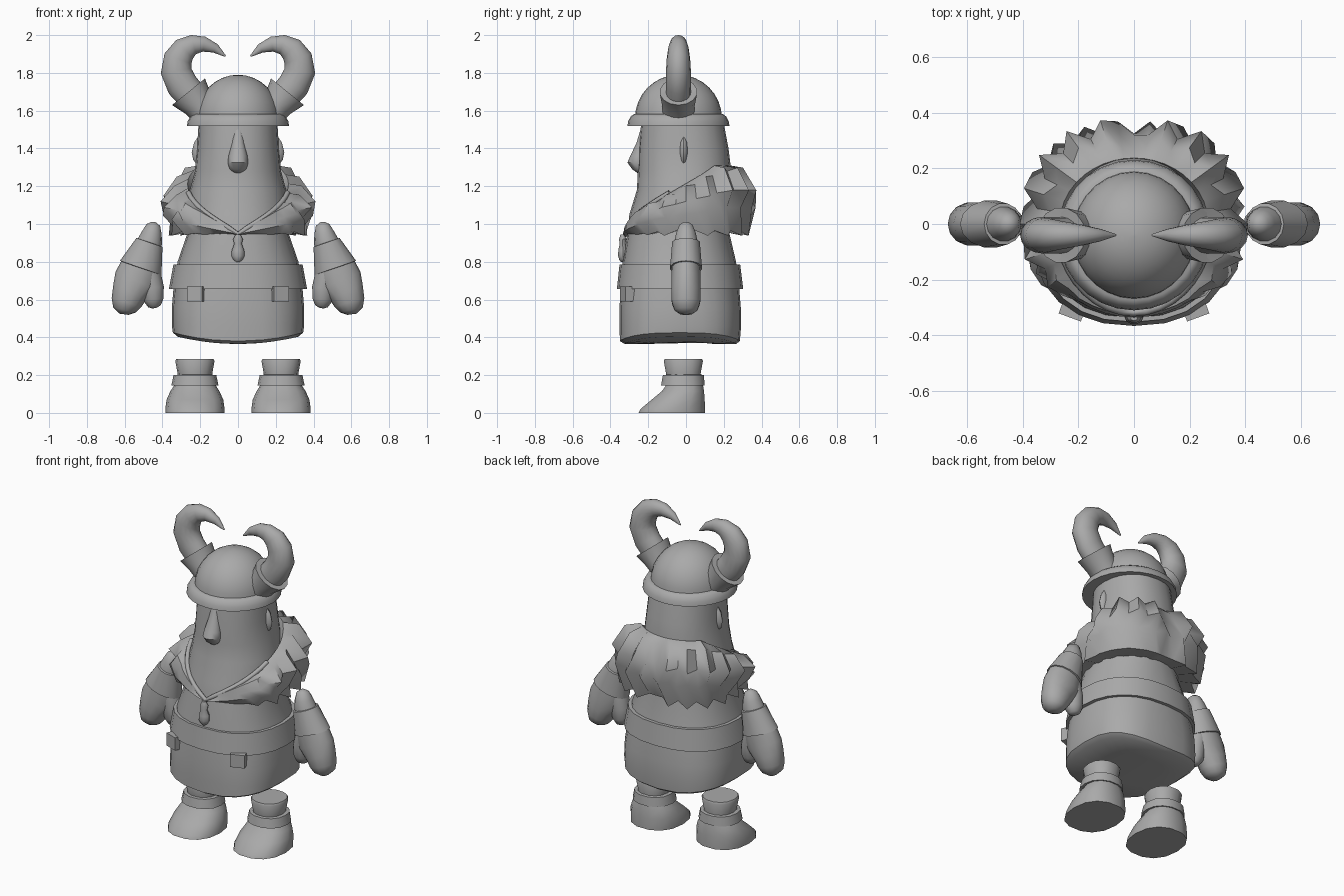
import bpy, bmesh, math
from mathutils import Vector, Matrix

if "Cube" in bpy.data.objects:
    bpy.data.objects.remove(bpy.data.objects["Cube"], do_unlink=True)

grey = bpy.data.materials.new("plain grey")
grey.use_nodes = True
grey.diffuse_color = (0.4, 0.4, 0.4, 1)
grey.node_tree.nodes["Principled BSDF"].inputs["Base Color"].default_value = (0.4, 0.4, 0.4, 1)


def finish(name, bm, angle=40):
    bmesh.ops.recalc_face_normals(bm, faces=bm.faces)
    mesh = bpy.data.meshes.new(name)
    bm.to_mesh(mesh)
    bm.free()
    obj = bpy.data.objects.new(name, mesh)
    bpy.context.collection.objects.link(obj)
    mesh.materials.append(grey)
    bpy.ops.object.select_all(action="DESELECT")
    obj.select_set(True)
    bpy.context.view_layer.objects.active = obj
    bpy.ops.object.shade_smooth_by_angle(angle=math.radians(angle))
    return obj


def loft(name, rings, caps=True, closed=False, angle=40):
    """Skin a list of point rings; closed joins the last ring to the first."""
    bm = bmesh.new()
    rows = [[bm.verts.new(p) for p in ring] for ring in rings]
    n = len(rows[0])
    pairs = list(zip(rows, rows[1:])) + ([(rows[-1], rows[0])] if closed else [])
    for a, b in pairs:
        for i in range(n):
            j = (i + 1) % n
            bm.faces.new((a[i], a[j], b[j], b[i]))
    if caps and not closed:
        bm.faces.new(rows[0])
        bm.faces.new(rows[-1])
    return finish(name, bm, angle)


def plan(z, rx, front, back, power=2.0, n=24, cx=0):
    """Horizontal superellipse outline between y = front and y = back."""
    pts = []
    for i in range(n):
        t = 2 * math.pi * i / n
        c, s = math.cos(t), math.sin(t)
        x = rx * math.copysign(abs(c) ** (2 / power), c)
        y = (back - front) / 2 * math.copysign(abs(s) ** (2 / power), s)
        pts.append(Vector((cx + x, (front + back) / 2 + y, z)))
    return pts


def tube(path, cy=0, n=14):
    """Rings along an x-z path of (x, z, radius in plane, radius in depth)."""
    rings = []
    for k, (x, z, r, d) in enumerate(path):
        a, b = path[max(k - 1, 0)], path[min(k + 1, len(path) - 1)]
        tan = Vector((b[0] - a[0], 0, b[1] - a[1])).normalized()
        side = Vector((tan.z, 0, -tan.x))
        rings.append([Vector((x, cy, z)) + side * r * math.cos(2 * math.pi * i / n)
                      + Vector((0, d * math.sin(2 * math.pi * i / n), 0)) for i in range(n)])
    return rings


def pair(name, rings, **kw):
    """Build a part on the left and its mirror image on the right."""
    loft("left_" + name, rings, **kw)
    loft("right_" + name, [[Vector((-p.x, p.y, p.z)) for p in r] for r in rings], **kw)


# Head, beard and torso in one tapering form
loft("head_and_torso", [plan(*s) for s in (
    (0.66, 0.34, -0.345, 0.28, 2.3), (0.80, 0.32, -0.335, 0.265, 2.3),
    (0.95, 0.268, -0.31, 0.23, 2.2), (1.05, 0.27, -0.30, 0.23, 2.1),
    (1.18, 0.255, -0.26, 0.24, 2.1), (1.28, 0.228, -0.255, 0.24, 2.2),
    (1.40, 0.217, -0.25, 0.225, 2.2), (1.56, 0.207, -0.235, 0.195, 2.2))])

# Tunic skirt, with its hem lifting towards the sides
hem = [plan(*s) for s in (
    (0.365, 0.17, -0.17, 0.14, 2.6), (0.365, 0.32, -0.325, 0.265, 2.7),
    (0.38, 0.345, -0.35, 0.285, 2.8), (0.46, 0.35, -0.352, 0.292, 2.7),
    (0.56, 0.35, -0.352, 0.29, 2.6), (0.68, 0.34, -0.345, 0.28, 2.4))]
for ring in hem[:3]:
    for p in ring:
        p.z += 0.045 * (p.x / 0.345) ** 2
loft("tunic_skirt", hem)

# Belt and its two hanging tabs
loft("belt", [plan(*s) for s in (
    (0.655, 0.33, -0.34, 0.27, 2.3), (0.655, 0.366, -0.366, 0.303, 2.3),
    (0.785, 0.342, -0.352, 0.287, 2.3), (0.785, 0.31, -0.32, 0.25, 2.3))], caps=False)
for side, sx in (("left", 1), ("right", -1)):
    bm = bmesh.new()
    bmesh.ops.create_cube(bm, size=1, matrix=Matrix.Translation((sx * 0.222, -0.312, 0.63))
                          @ Matrix.Rotation(sx * 0.35, 4, "Z")
                          @ Matrix.Diagonal((0.085, 0.05, 0.08, 1)))
    finish(side + "_belt_tab", bm)

# Fur mantle: rows sweep round the shoulders, rising to the back
SEG = 40


def mantle_column(i):
    t = 2 * math.pi * i / SEG
    turn = min(t, 2 * math.pi - t)
    s, c = math.sin(t), math.cos(t)
    wild = min(1, max(0, (turn - 0.6) / 0.7))
    top = 0.945 + 0.365 * min(1, turn / 2.2) ** 0.9
    depth = 0.325 if c > 0 else 0.315
    base = 1 / math.sqrt((s / 0.345) ** 2 + (c / depth) ** 2)
    base += 0.025 * math.sin(2 * t) ** 2 * wild
    step = min(i, SEG - i)
    spike = 0.06 * wild if step % 2 == 0 and step != SEG // 2 else 0
    offset = 0.05 * wild if step % 2 else 0
    inner = 1 / math.sqrt((s / 0.255) ** 2 + (c / (0.30 if c > 0 else 0.225)) ** 2)
    low = 0.945 + 0.02 * wild
    rise = top - low

    def at(r, z):
        return Vector((s * r, -c * r, z))
    return [at(inner - 0.03, top - 0.1 * wild - 0.01), at(inner + 0.012, top),
            at(base - 0.045 * wild + spike * 0.6, top - 0.03 * wild + spike * 0.3),
            at(base + 0.005 + spike, low + 0.62 * rise),
            at(base + 0.01 + offset * 0.9, low + 0.35 * rise),
            at(base - 0.02 + spike * 0.7, low - spike * 0.45),
            at(inner - 0.03, low + 0.005)]


columns = [mantle_column(i) for i in range(SEG)]
loft("fur_mantle", columns, closed=True, angle=45)

# Rolled trim along the open front of the mantle
curve = bpy.data.curves.new("mantle_trim", "CURVE")
curve.dimensions = "3D"
curve.bevel_depth = 0.014
curve.bevel_resolution = 2
spline = curve.splines.new("POLY")
edge = [columns[i % SEG][1] for i in range(-8, 9)]
spline.points.add(len(edge) - 1)
for point, p in zip(spline.points, edge):
    point.co = (p.x * 1.02, p.y * 1.02, p.z, 1)
trim = bpy.data.objects.new("mantle_trim", curve)
bpy.context.collection.objects.link(trim)
curve.materials.append(grey)

# Drop-shaped clasp
loft("mantle_clasp", [plan(z, r, -0.34 - r * 0.6, -0.34 + r, n=10) for z, r in (
    (0.945, 0.012), (0.92, 0.026), (0.895, 0.02), (0.86, 0.033),
    (0.83, 0.034), (0.81, 0.024), (0.798, 0.008))])

# Nose and ears
loft("nose", [plan(z, r, front, -0.2, n=12) for z, r, front in (
    (1.52, 0.02, -0.235), (1.43, 0.034, -0.262), (1.36, 0.05, -0.295),
    (1.325, 0.054, -0.31), (1.29, 0.045, -0.285), (1.265, 0.02, -0.25))])
pair("ear", [plan(z, r, -0.012 - d, -0.012 + d, n=10, cx=0.205) for z, r, d in (
    (1.46, 0.008, 0.006), (1.43, 0.028, 0.018), (1.38, 0.04, 0.022),
    (1.34, 0.032, 0.016), (1.31, 0.01, 0.006))])

# Helmet dome and rim
MID = -0.04
dome = [plan(1.56 + 0.23 * math.sin(a), 0.222 * math.cos(a), MID - 0.23 * math.cos(a),
             MID + 0.23 * math.cos(a), n=28)
        for a in [k * math.pi / 16 for k in range(8)] + [1.55]]
loft("helmet_dome", dome)
loft("helmet_rim", [plan(z, r, MID - r, MID + r, n=28) for z, r in (
    (1.52, 0.2), (1.52, 0.27), (1.545, 0.266), (1.57, 0.252), (1.582, 0.235), (1.582, 0.2))],
    closed=True)

# Horns in flared collars
pair("horn_collar", tube([
    (0.16, 1.57, 0.075, 0.085), (0.21, 1.635, 0.085, 0.088), (0.262, 1.70, 0.112, 0.1),
    (0.26, 1.697, 0.085, 0.07), (0.23, 1.66, 0.075, 0.06)], MID), caps=False)
pair("horn", tube([
    (0.23, 1.66, 0.08, 0.066), (0.295, 1.735, 0.084, 0.066), (0.328, 1.81, 0.082, 0.066),
    (0.318, 1.875, 0.076, 0.062), (0.283, 1.925, 0.066, 0.055), (0.235, 1.95, 0.052, 0.046),
    (0.18, 1.952, 0.04, 0.036), (0.12, 1.93, 0.025, 0.022), (0.066, 1.888, 0.004, 0.004)],
    MID, 16))

# Arms: rounded sleeve, cuff, mitten and thumb
pair("sleeve", tube([
    (0.447, 1.01, 0.012, 0.012), (0.448, 0.995, 0.036, 0.035), (0.455, 0.955, 0.052, 0.052),
    (0.465, 0.91, 0.065, 0.062), (0.48, 0.87, 0.068, 0.065)]))
pair("cuff", tube([
    (0.468, 0.905, 0.05, 0.05), (0.469, 0.902, 0.073, 0.075),
    (0.515, 0.768, 0.116, 0.086), (0.516, 0.765, 0.09, 0.07)]))
pair("mitten", tube([
    (0.515, 0.775, 0.106, 0.076), (0.54, 0.70, 0.118, 0.08), (0.572, 0.64, 0.096, 0.08),
    (0.59, 0.585, 0.082, 0.077), (0.60, 0.545, 0.062, 0.062), (0.603, 0.522, 0.025, 0.03)]))
pair("thumb", tube([
    (0.47, 0.74, 0.06, 0.06), (0.452, 0.66, 0.06, 0.058), (0.448, 0.60, 0.054, 0.05),
    (0.442, 0.565, 0.034, 0.034), (0.44, 0.555, 0.012, 0.014)]))

# Boots: shoe, ankle band and shaft
FOOT = 0.228
pair("boot_shoe", [plan(*s, 2.3, 14, FOOT) for s in (
    (0, 0.157, -0.255, 0.105), (0.02, 0.157, -0.245, 0.105), (0.07, 0.15, -0.185, 0.102),
    (0.115, 0.13, -0.13, 0.098), (0.15, 0.107, -0.105, 0.092))])
pair("ankle_band", [plan(*s, 2.2, 14, FOOT) for s in (
    (0.146, 0.09, -0.1, 0.08), (0.144, 0.125, -0.135, 0.102), (0.2, 0.113, -0.125, 0.097),
    (0.203, 0.08, -0.1, 0.08))])
pair("boot_shaft", [plan(*s, 2.2, 14, FOOT) for s in (
    (0.15, 0.09, -0.105, 0.085), (0.21, 0.092, -0.108, 0.08),
    (0.275, 0.104, -0.12, 0.092), (0.286, 0.098, -0.115, 0.087))])
